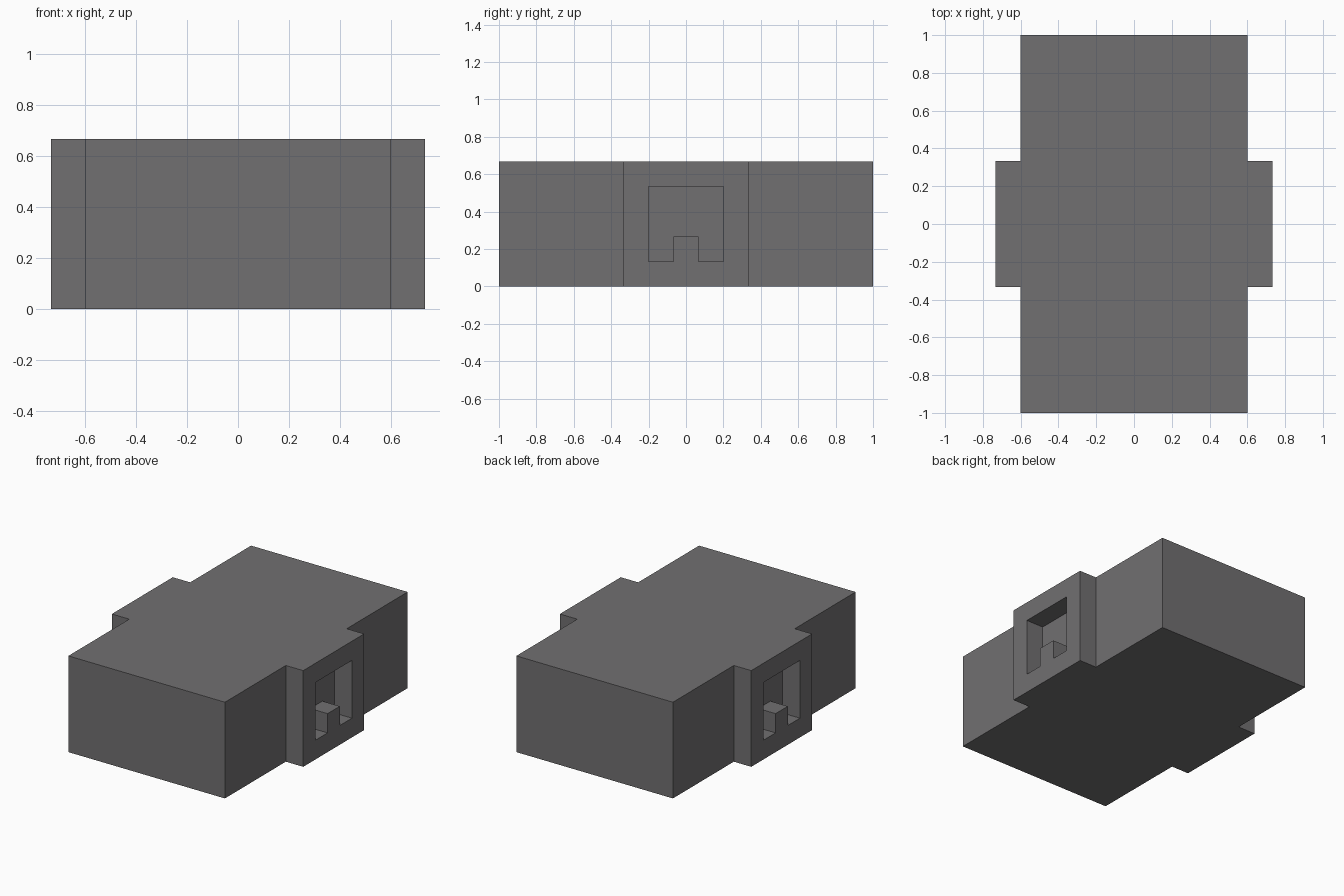
import bpy
import bmesh
from mathutils import Vector

cube = bpy.data.objects.get("Cube")
if cube:
    bpy.data.objects.remove(cube, do_unlink=True)

U = 1 / 15  # modelling grid step

grey = bpy.data.materials.new("dark grey")
grey.use_nodes = True
colour = (0.165, 0.16, 0.165, 1)
grey.diffuse_color = colour
grey.node_tree.nodes["Principled BSDF"].inputs["Base Color"].default_value = colour


def prism(name, outline, direction):
    """Extrude a flat outline along a direction into a closed solid."""
    bm = bmesh.new()
    face = bm.faces.new([bm.verts.new(p) for p in outline])
    ext = bmesh.ops.extrude_face_region(bm, geom=[face], use_keep_orig=True)
    moved = [g for g in ext["geom"] if isinstance(g, bmesh.types.BMVert)]
    bmesh.ops.translate(bm, verts=moved, vec=Vector(direction))
    bmesh.ops.recalc_face_normals(bm, faces=bm.faces)
    mesh = bpy.data.meshes.new(name)
    bm.to_mesh(mesh)
    bm.free()
    mesh.materials.append(grey)
    obj = bpy.data.objects.new(name, mesh)
    bpy.context.collection.objects.link(obj)
    return obj


# Main block with a raised pad on each side
quarter = [(9, -15), (9, -5), (11, -5), (11, 5), (9, 5), (9, 15)]
plan = quarter + [(-x, -y) for x, y in quarter]
body = prism("body", [(x * U, y * U, 0) for x, y in plan], (0, 0, 10 * U))

# Square socket in each pad, leaving a square key standing at its bottom
half = [(1, 2), (3, 2), (3, 8)]
socket = [(1, 4)] + half + [(-y, z) for y, z in reversed(half)] + [(-1, 4)]
for side, word in ((1, "left"), (-1, "right")):
    cutter = prism(word + "_socket_cutter",
                   [(side * 9 * U, y * U, z * U) for y, z in socket],
                   (side * 3 * U, 0, 0))
    cutter.hide_render = True
    cut = body.modifiers.new(word + "_socket", "BOOLEAN")
    cut.operation = "DIFFERENCE"
    cut.solver = "EXACT"
    cut.object = cutter
    bpy.context.view_layer.objects.active = body
    bpy.ops.object.modifier_apply(modifier=cut.name)
    bpy.data.objects.remove(cutter, do_unlink=True)
